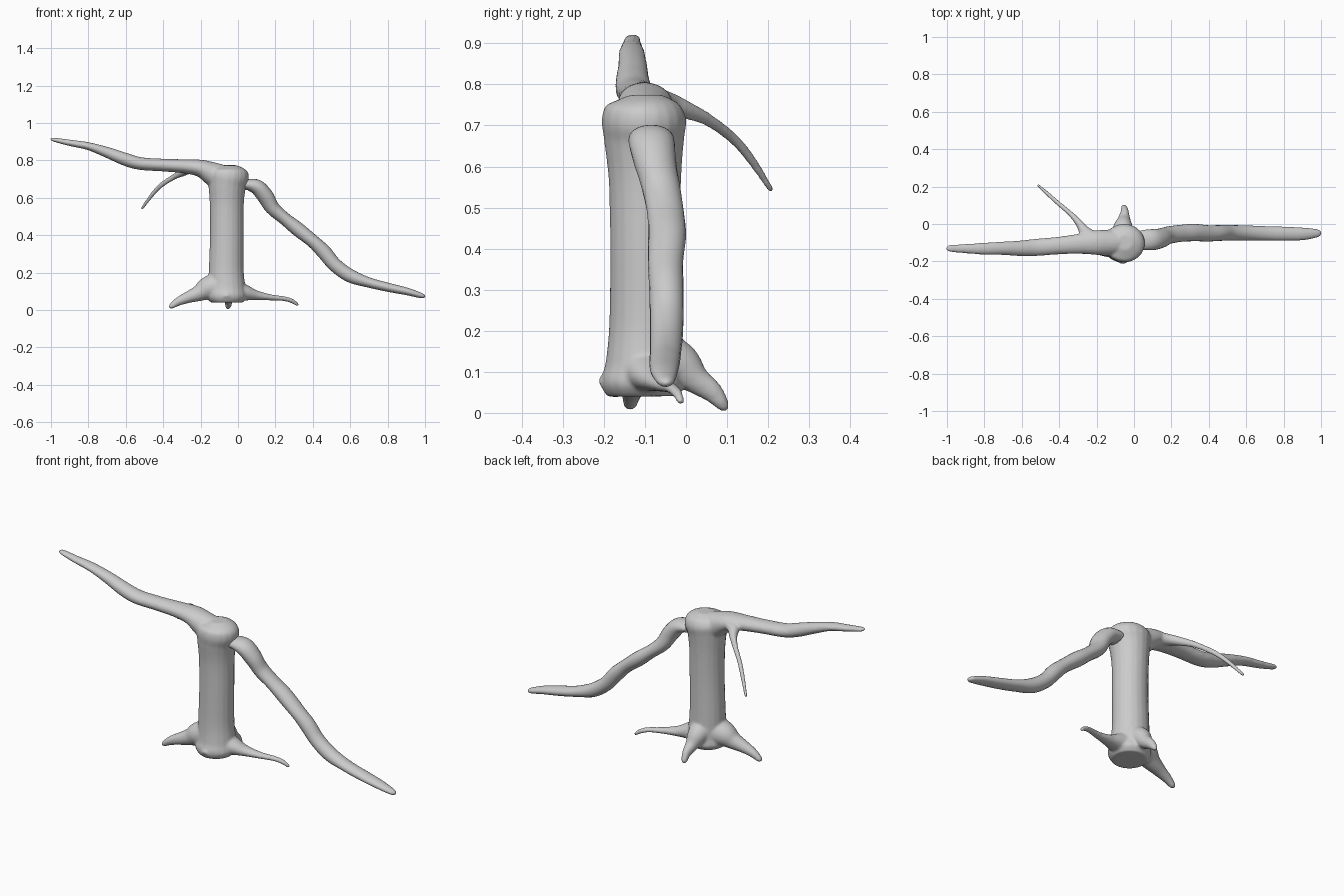
import bpy, bmesh, math
from mathutils import Vector

SIDES, STEPS = 20, 6


def spline(pts):
    """Catmull-Rom through (x, y, z, side radius, up radius) points."""
    pts = [Vector(p) for p in pts]
    ext = [pts[0]] + pts + [pts[-1]]
    out = []
    for i in range(1, len(ext) - 2):
        a, b, c, d = ext[i - 1:i + 3]
        for s in range(STEPS):
            t = s / STEPS
            out.append(0.5 * (2 * b + (c - a) * t + (2 * a - 5 * b + 4 * c - d) * t * t
                              + (3 * b - a - 3 * c + d) * t ** 3))
    return out + [pts[-1]]


def limb(bm, pts, ref=(0, 0, 1)):
    """Closed tube with an elliptical section that follows a smooth path."""
    path, ref, rings = spline(pts), Vector(ref), []
    for i, p in enumerate(path):
        a, b = path[max(i - 1, 0)], path[min(i + 1, len(path) - 1)]
        tan = Vector((b - a)[:3]).normalized()
        side = tan.cross(ref).normalized()
        up = side.cross(tan)
        rings.append([bm.verts.new(Vector(p[:3]) + side * p[3] * math.cos(k * math.tau / SIDES)
                                   + up * p[4] * math.sin(k * math.tau / SIDES))
                      for k in range(SIDES)])
    for r, q in zip(rings, rings[1:]):
        for k in range(SIDES):
            n = (k + 1) % SIDES
            bm.faces.new((r[k], r[n], q[n], q[k]))
    bm.faces.new(rings[0][::-1])
    bm.faces.new(rings[-1])


def finish(bm, name):
    bmesh.ops.recalc_face_normals(bm, faces=bm.faces)
    for f in bm.faces:
        f.smooth = True
    me = bpy.data.meshes.new(name)
    bm.to_mesh(me)
    bm.free()
    ob = bpy.data.objects.new(name, me)
    bpy.context.collection.objects.link(ob)
    return ob


tree = bmesh.new()
# trunk
limb(tree, [(-.06, -.105, .04, .085, .085), (-.06, -.105, .07, .108, .102), (-.06, -.102, .12, .1, .094),
            (-.063, -.1, .22, .093, .087), (-.06, -.1, .4, .09, .085), (-.06, -.1, .56, .091, .088),
            (-.058, -.102, .66, .1, .097), (-.052, -.102, .715, .111, .103),
            (-.05, -.1, .75, .095, .088), (-.05, -.1, .774, .04, .04)], ref=(0, 1, 0))
# high branch
limb(tree, [(-.06, -.1, .69, .075, .08), (-.14, -.1, .73, .07, .063), (-.2, -.1, .757, .066, .047),
            (-.28, -.105, .768, .055, .038), (-.4, -.115, .775, .047, .034), (-.52, -.125, .783, .046, .034),
            (-.6, -.13, .805, .042, .035), (-.7, -.13, .843, .036, .029), (-.8, -.132, .876, .032, .021),
            (-.9, -.132, .894, .025, .017), (-.985, -.13, .911, .019, .011), (-1.003, -.128, .914, .008, .005)])
# twig
limb(tree, [(-.21, -.09, .76, .05, .035), (-.26, -.045, .755, .033, .027), (-.29, 0, .738, .021, .022),
            (-.34, .055, .713, .014, .016), (-.41, .115, .668, .012, .014),
            (-.46, .16, .615, .011, .012), (-.515, .209, .54, .008, .008)])
# left root
limb(tree, [(-.08, -.105, .13, .08, .085), (-.16, -.11, .115, .065, .065), (-.21, -.118, .09, .046, .044),
            (-.27, -.128, .067, .033, .031), (-.32, -.133, .045, .024, .023),
            (-.358, -.136, .019, .016, .014), (-.368, -.136, .013, .006, .006)])
# right root
limb(tree, [(-.04, -.1, .11, .075, .07), (.04, -.088, .092, .052, .043), (.1, -.075, .078, .034, .026),
            (.18, -.056, .067, .021, .016), (.25, -.035, .06, .016, .013),
            (.295, -.02, .045, .013, .012), (.322, -.012, .024, .009, .008)])
# back root
limb(tree, [(-.06, -.07, .14, .07, .07), (-.058, -.015, .115, .052, .055), (-.053, .025, .08, .034, .035),
            (-.05, .065, .05, .022, .026), (-.053, .09, .019, .016, .016), (-.055, .1, .006, .007, .006)])
# front root stub
limb(tree, [(-.06, -.12, .12, .06, .06), (-.06, -.165, .085, .05, .042), (-.06, -.205, .062, .02, .02)])
ob = finish(tree, "tree_trunk")
rm = ob.modifiers.new("fuse", 'REMESH')
rm.mode, rm.voxel_size, rm.use_smooth_shade = 'VOXEL', .006, True
sm = ob.modifiers.new("soften", 'SMOOTH')
sm.factor, sm.iterations = .5, 8

# broken branch hanging down on the right
broken = bmesh.new()
limb(broken, [(.035, -.085, .668, .05, .026), (.06, -.085, .67, .054, .032), (.105, -.083, .655, .056, .041),
              (.145, -.075, .61, .052, .043), (.185, -.06, .545, .047, .038), (.25, -.05, .488, .045, .034),
              (.32, -.046, .432, .046, .038), (.4, -.05, .368, .043, .035), (.46, -.048, .31, .042, .039),
              (.52, -.047, .24, .041, .037), (.6, -.048, .183, .04, .036), (.7, -.05, .147, .038, .027),
              (.8, -.052, .122, .037, .024), (.9, -.053, .1, .033, .02), (.97, -.05, .08, .023, .015),
              (.993, -.049, .073, .014, .01), (1, -.049, .07, .003, .003)])
finish(broken, "broken_branch")
